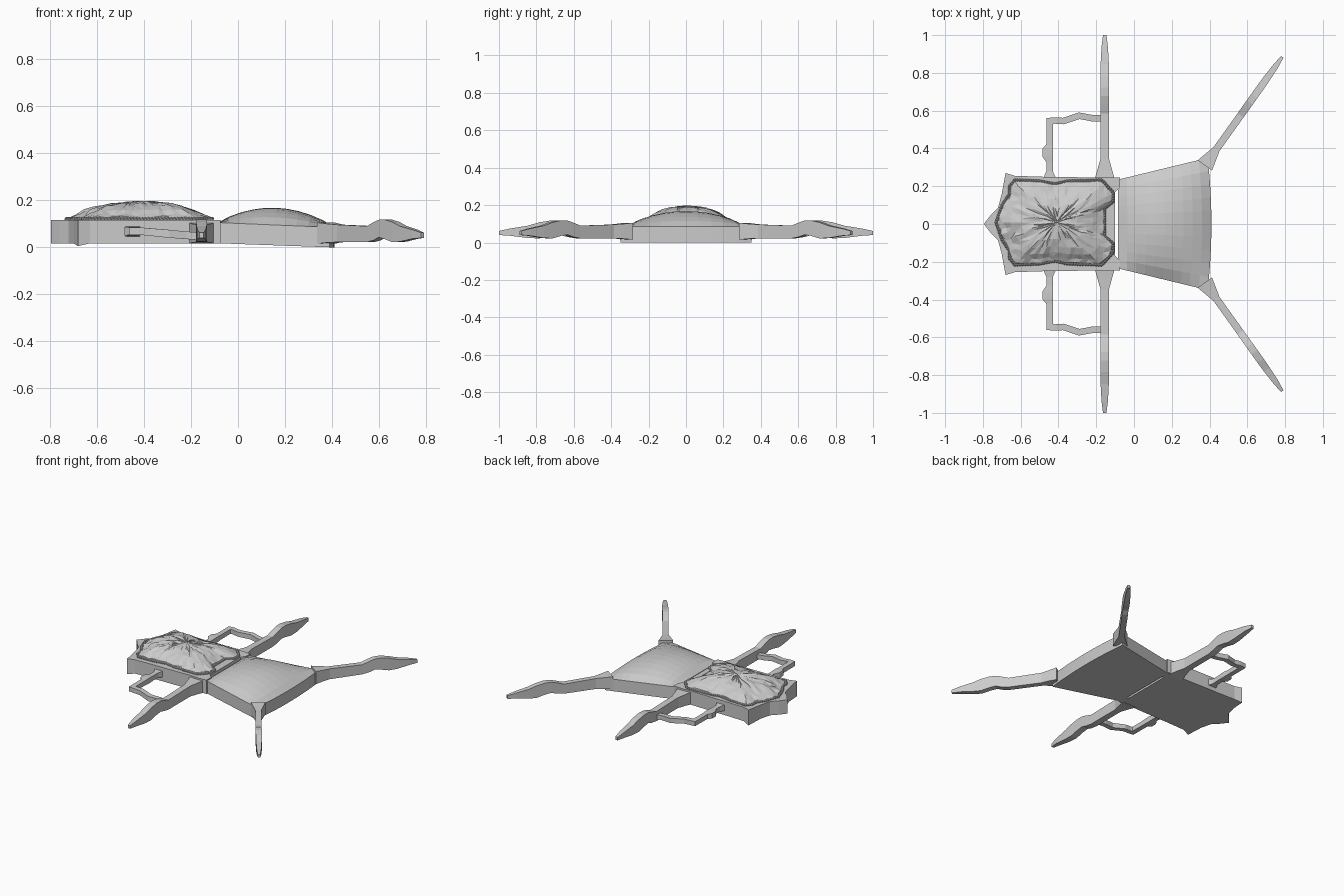
import bpy, bmesh, math, random
from mathutils import Vector

random.seed(4)
if "Cube" in bpy.data.objects:
    bpy.data.objects.remove(bpy.data.objects["Cube"], do_unlink=True)


def finish(bm, name):
    bmesh.ops.recalc_face_normals(bm, faces=bm.faces)
    mesh = bpy.data.meshes.new(name)
    bm.to_mesh(mesh)
    bm.free()
    obj = bpy.data.objects.new(name, mesh)
    bpy.context.collection.objects.link(obj)
    return obj


def bridge(bm, a, b):
    n = len(a)
    for i in range(n):
        bm.faces.new((a[i], a[(i + 1) % n], b[(i + 1) % n], b[i]))


def mirror_outline(half):
    """Close a half outline (back side) by mirroring it to the front."""
    return half + [(x, -y) for x, y in reversed(half) if y > 0]


def resample(points, step):
    """Evenly spaced points around a closed outline."""
    pts = [Vector(p) for p in points]
    pairs = list(zip(pts, pts[1:] + pts[:1]))
    total = sum((b - a).length for a, b in pairs)
    count = round(total / step)
    out = []
    for k in range(count):
        d = total * k / count
        for a, b in pairs:
            length = (b - a).length
            if d <= length:
                out.append(a.lerp(b, d / length))
                break
            d -= length
    return out


def loft(name, stations):
    """Box-section beam through stations (x, y, width, z low, z high)."""
    bm = bmesh.new()
    pts = [Vector(s[:2]) for s in stations]
    rings = []
    for i, (x, y, w, lo, hi) in enumerate(stations):
        d0 = (pts[i] - pts[max(i - 1, 0)]).normalized()
        d1 = (pts[min(i + 1, len(pts) - 1)] - pts[i]).normalized()
        t = (d0 + d1).normalized()
        miter = max(t.dot(d1 if d1.length else d0), 0.6)
        side = Vector((-t.y, t.x)) * w / 2 / miter
        a, b = pts[i] + side, pts[i] - side
        rings.append([bm.verts.new(c) for c in
                      ((a.x, a.y, lo), (b.x, b.y, lo), (b.x, b.y, hi), (a.x, a.y, hi))])
    for a, b in zip(rings, rings[1:]):
        bridge(bm, a, b)
    bm.faces.new(rings[0])
    bm.faces.new(rings[-1])
    return finish(bm, name)


# Slab under the rocky mound
slab_half = [(-0.795, 0), (-0.76, 0.045), (-0.72, 0.085), (-0.70, 0.16), (-0.68, 0.27),
             (-0.63, 0.255), (-0.48, 0.25), (-0.40, 0.25), (-0.2, 0.245), (-0.14, 0.25),
             (-0.075, 0.245), (-0.075, 0.19), (-0.1, 0.17), (-0.1, 0)]
bm = bmesh.new()
outline = mirror_outline(slab_half)
low = [bm.verts.new((x, y, 0.005 if abs(y) > 0.26 else 0.017)) for x, y in outline]
high = [bm.verts.new((x, y, 0.115)) for x, y in outline]
bridge(bm, low, high)
bm.faces.new(low)
bm.faces.new(high)
finish(bm, "mound_slab")

# Faceted mound built from shrinking rings
mound_half = [(-0.73, 0), (-0.70, 0.09), (-0.66, 0.15), (-0.66, 0.19), (-0.63, 0.225),
              (-0.5, 0.22), (-0.42, 0.205), (-0.35, 0.22), (-0.17, 0.225), (-0.11, 0.16),
              (-0.11, 0.11), (-0.155, 0.075), (-0.155, 0)]
mound_outline = mirror_outline(mound_half)
edge = resample(mound_outline, 0.035)
centre = Vector((-0.41, 0))
bm = bmesh.new()
rings = []
for scale, z in ((1, 0.112), (0.97, 0.128), (0.87, 0.14), (0.76, 0.157),
                 (0.6, 0.174), (0.42, 0.185), (0.2, 0.192)):
    ring = []
    for p in edge:
        q = centre + (p - centre) * scale
        rough = 0 if scale == 1 else 0.006
        ring.append(bm.verts.new((q.x + random.uniform(-1, 1) * rough,
                                  q.y + 0.008 + random.uniform(-1, 1) * rough * 0.5,
                                  z + random.uniform(-1, 1) * rough * 0.8)))
    if rings:
        bridge(bm, rings[-1], ring)
    rings.append(ring)
peak = bm.verts.new((centre.x, 0.008, 0.197))
last = rings[-1]
for i, v in enumerate(last):
    bm.faces.new((v, last[(i + 1) % len(last)], peak))
bmesh.ops.triangulate(bm, faces=bm.faces)
finish(bm, "rocky_mound")

# Beaded cord around the foot of the mound
bm = bmesh.new()
for p in resample(mound_outline, 0.014):
    made = bmesh.ops.create_icosphere(bm, subdivisions=1, radius=0.009)
    bmesh.ops.translate(bm, verts=made["verts"], vec=(p.x, p.y + 0.008, 0.121))
finish(bm, "beaded_cord")

# Domed panel widening away from the mound
N = 10
bm = bmesh.new()
grid = []
for i in range(N + 1):
    u = i / N
    row = []
    for j in range(N + 1):
        v = 2 * j / N - 1
        x = -0.085 + 0.475 * u + 0.02 * u * (1 - v * v)
        y = v * (0.235 + 0.115 * u)
        rise = 0.073 * math.sin(math.pi * u) ** 0.8 * (1 - v * v) ** 0.8 if 0 < i < N else 0
        row.append(bm.verts.new((x, y, 0.105 - 0.02 * u + rise)))
    grid.append(row)
for i in range(N):
    for j in range(N):
        bm.faces.new((grid[i][j], grid[i + 1][j], grid[i + 1][j + 1], grid[i][j + 1]))
rim = ([r[0] for r in grid] + grid[-1][1:] + [r[-1] for r in reversed(grid[:-1])]
       + list(reversed(grid[0][1:-1])))
foot = [bm.verts.new((v.co.x, v.co.y, 0.017 - 0.017 * (v.co.x + 0.085) / 0.475)) for v in rim]
bridge(bm, rim, foot)
bm.faces.new(foot)
finish(bm, "domed_panel")

# Shared limb profile: fraction along, width, z low, z high
limb = [(0, 0.11, 0.015, 0.105), (0.07, 0.08, 0.02, 0.1), (0.15, 0.045, 0.022, 0.096),
        (0.46, 0.045, 0.022, 0.09), (0.53, 0.046, 0.03, 0.107), (0.58, 0.046, 0.042, 0.117),
        (0.64, 0.046, 0.036, 0.118), (0.72, 0.046, 0.022, 0.108), (0.8, 0.044, 0.024, 0.09),
        (0.92, 0.034, 0.036, 0.075), (1, 0.018, 0.04, 0.062)]


def limb_beam(name, start, end, width_scale):
    a, b = Vector(start), Vector(end)
    loft(name, [(*a.lerp(b, t), w * width_scale, lo, hi) for t, w, lo, hi in limb])


for side, s in (("front", -1), ("back", 1)):
    limb_beam(side + "_straight_limb", (-0.155, 0.23 * s), (-0.155, s), 1)
    limb_beam(side + "_diagonal_limb", (0.375, 0.31 * s), (0.785, 0.885 * s), 0.85)

    # Bent side handle joining the straight limb to the slab
    path = [(-0.16, 0.56, 0.034, 0.03, 0.062), (-0.22, 0.56, 0.034, 0.035, 0.067),
            (-0.29, 0.573, 0.034, 0.04, 0.074), (-0.375, 0.545, 0.034, 0.049, 0.081),
            (-0.42, 0.548, 0.034, 0.053, 0.085), (-0.447, 0.545, 0.034, 0.053, 0.085),
            (-0.447, 0.42, 0.034, 0.052, 0.085), (-0.456, 0.395, 0.055, 0.05, 0.087),
            (-0.456, 0.36, 0.055, 0.05, 0.087), (-0.447, 0.33, 0.034, 0.052, 0.085),
            (-0.447, 0.28, 0.034, 0.05, 0.085), (-0.447, 0.24, 0.07, 0.045, 0.09)]
    loft(side + "_side_handle", [(x, y * s, w, lo, hi) for x, y, w, lo, hi in path])
